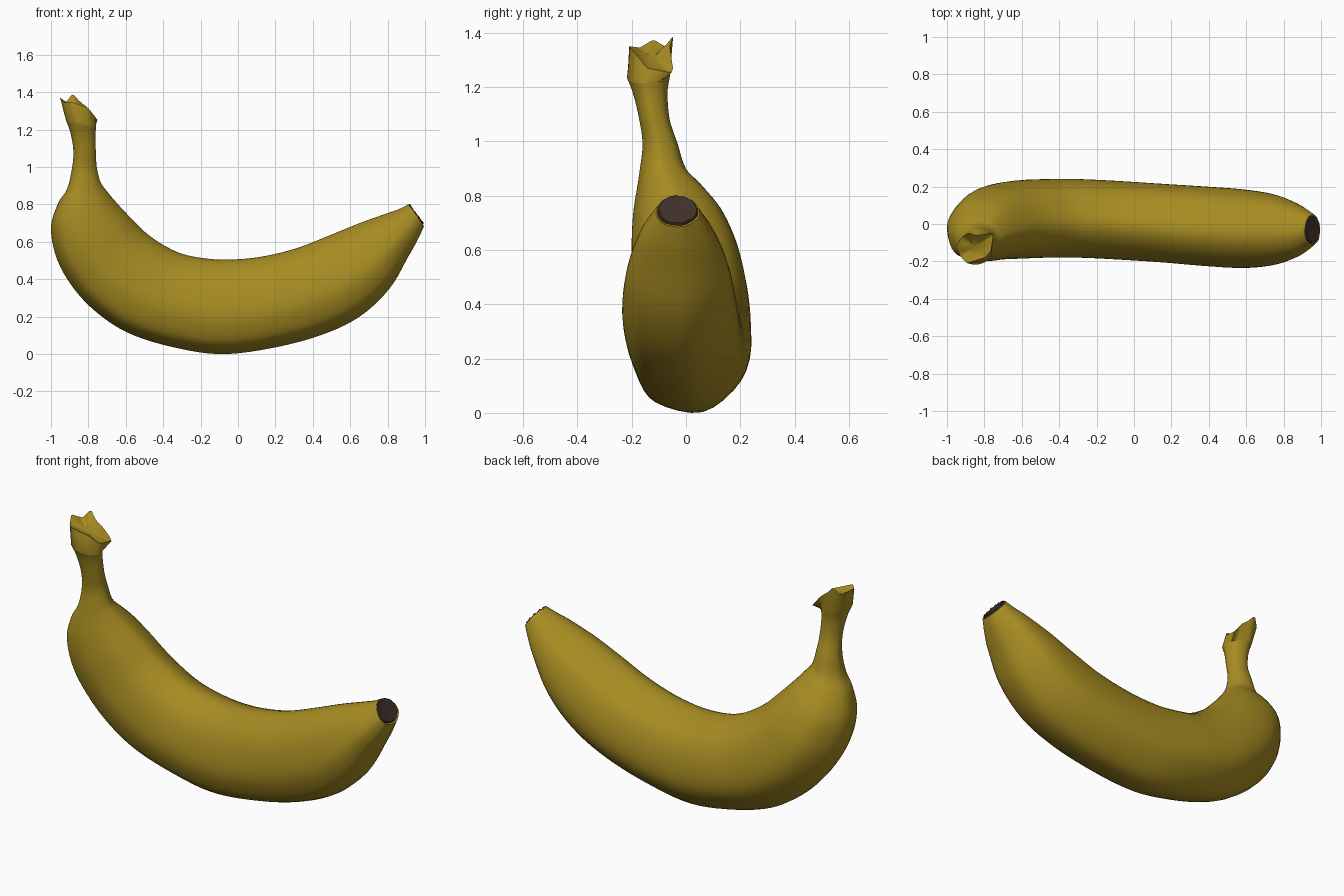
import bpy, bmesh, math
from mathutils import Vector

if "Cube" in bpy.data.objects:
    bpy.data.objects.remove(bpy.data.objects["Cube"])

SEG = 40      # points around each cross-section
STEPS = 5     # rings between stations


def material(name, rgb):
    m = bpy.data.materials.new(name)
    m.diffuse_color = (*rgb, 1)
    m.use_nodes = True
    m.node_tree.nodes["Principled BSDF"].inputs["Base Color"].default_value = m.diffuse_color
    return m


yellow = material("banana yellow", (0.385, 0.262, 0.016))
brown = material("dark brown", (0.05, 0.03, 0.022))

# Stations from stem to tip: outer x, z, inner x, z, y low, y high
STATIONS = [
    (-.92, 1.25, -.758, 1.215, -.218, -.06),
    (-.895, 1.18, -.762, 1.17, -.195, -.068),
    (-.88, 1.08, -.76, 1.08, -.172, -.06),
    (-.89, .98, -.755, 1.0, -.16, -.03),
    (-.915, .88, -.735, .92, -.17, .0),
    (-.965, .80, -.70, .87, -.18, .06),
    (-1.0, .67, -.65, .81, -.195, .135),
    (-.965, .50, -.58, .735, -.20, .19),
    (-.87, .34, -.50, .655, -.19, .22),
    (-.74, .21, -.41, .59, -.185, .235),
    (-.58, .11, -.31, .54, -.18, .24),
    (-.36, .04, -.20, .515, -.18, .24),
    (-.10, .00, -.06, .505, -.19, .23),
    (.17, .03, .12, .52, -.205, .215),
    (.44, .10, .31, .565, -.225, .20),
    (.65, .20, .49, .635, -.235, .185),
    (.81, .35, .65, .70, -.22, .16),
    (.91, .52, .79, .75, -.18, .115),
    (.96, .61, .86, .775, -.145, .08),
    (.995, .685, .91, .80, -.11, .05),
]

# Unit cross-section: across (towards the back), up (towards the inner bend)
SECTION = [(1, 0), (.74, .66), (.12, 1), (-.36, .98), (-.8, .6), (-1, -.02),
           (-.93, -.48), (-.62, -.86), (.2, -1), (.86, -.55)]

# Corners of the broken stem rim, clockwise from the back
RIM = [(-.845, -.06, 1.35), (-.80, -.055, 1.315), (-.75, -.045, 1.25),
       (-.765, -.145, 1.27), (-.80, -.18, 1.315), (-.895, -.21, 1.35),
       (-.93, -.17, 1.345), (-.955, -.12, 1.375), (-.92, -.07, 1.345),
       (-.885, -.045, 1.392)]


def spline(a, b, c, d, t):
    return [0.5 * (2*q + (r-p)*t + (2*p-5*q+4*r-s)*t*t + (3*q-p-3*r+s)*t**3)
            for p, q, r, s in zip(a, b, c, d)]


def profile():
    """Closed smooth curve through the section corners."""
    m, sub, pts = len(SECTION), SEG // len(SECTION), []
    for j in range(m):
        quad = [SECTION[(j + d) % m] for d in (-1, 0, 1, 2)]
        pts += [spline(*quad, s / sub) for s in range(sub)]
    (c0, c1), (s0, s1) = [(min(v), max(v)) for v in zip(*pts)]
    return [((c - c0) / (c1 - c0), (s - s0) / (s1 - s0)) for c, s in pts]


UNIT = profile()


def section(st):
    ox, oz, ix, iz, y0, y1 = st
    return [Vector((ox + (ix - ox) * s, y0 + (y1 - y0) * c, oz + (iz - oz) * s))
            for c, s in UNIT]


def loft(name, rings, mat):
    bm = bmesh.new()
    loops = [[bm.verts.new(p) for p in ring] for ring in rings]
    for a, b in zip(loops, loops[1:]):
        for k in range(SEG):
            n = (k + 1) % SEG
            bm.faces.new((a[k], a[n], b[n], b[k]))
    bm.faces.new(loops[0])
    bm.faces.new(loops[-1])
    bmesh.ops.recalc_face_normals(bm, faces=bm.faces)
    me = bpy.data.meshes.new(name)
    bm.to_mesh(me)
    bm.free()
    me.materials.append(mat)
    ob = bpy.data.objects.new(name, me)
    bpy.context.collection.objects.link(ob)
    bpy.ops.object.select_all(action='DESELECT')
    bpy.context.view_layer.objects.active = ob
    ob.select_set(True)
    bpy.ops.object.shade_smooth_by_angle(angle=math.radians(40))


def shrink(ring, f, shift=Vector()):
    c = sum(ring, Vector()) / len(ring)
    return [c + (p - c) * f + shift for p in ring]


def rim_ring():
    """Resample the rim corners so they line up with the section points."""
    turn = 2 * math.pi
    keys = sorted((math.atan2(x + .85, y + .13) % turn, Vector((x, y, z)))
                  for x, y, z in RIM)
    keys = [(keys[-1][0] - turn, keys[-1][1])] + keys + [(keys[0][0] + turn, keys[0][1])]
    ring = []
    for k in range(SEG):
        a = turn * k / SEG
        for (a0, p0), (a1, p1) in zip(keys, keys[1:]):
            if a0 <= a < a1:
                ring.append(p0.lerp(p1, (a - a0) / (a1 - a0)))
                break
    return ring


# Broken stem crown: ragged rim around a shallow hollow
rim = rim_ring()
rings = [shrink(rim, .3, Vector((0, 0, -.015))),
         shrink(rim, .7, Vector((0, 0, -.01))), rim]

# Peel: smooth sweep through the stations
n = len(STATIONS)
for j in range(n - 1):
    quad = [STATIONS[min(max(j + d, 0), n - 1)] for d in (-1, 0, 1, 2)]
    rings += [section(spline(*quad, s / STEPS)) for s in range(STEPS)]
end = section(STATIONS[-1])
axis = Vector((.80, 0, .60))
rings += [end, shrink(end, .9, axis * -.004)]
loft("banana_peel", rings, yellow)

# Dark blossom tip: low rough button covering the end face
up = Vector((-.003, 0, .004))
edge = shrink(end, .88, axis * .006 + up)
edge = [p + axis * .004 * math.sin(k * 2.1) for k, p in enumerate(edge)]
loft("blossom_tip", [shrink(end, .94, axis * -.004 + up), edge,
                     shrink(end, .5, axis * .003 + up)], brown)
